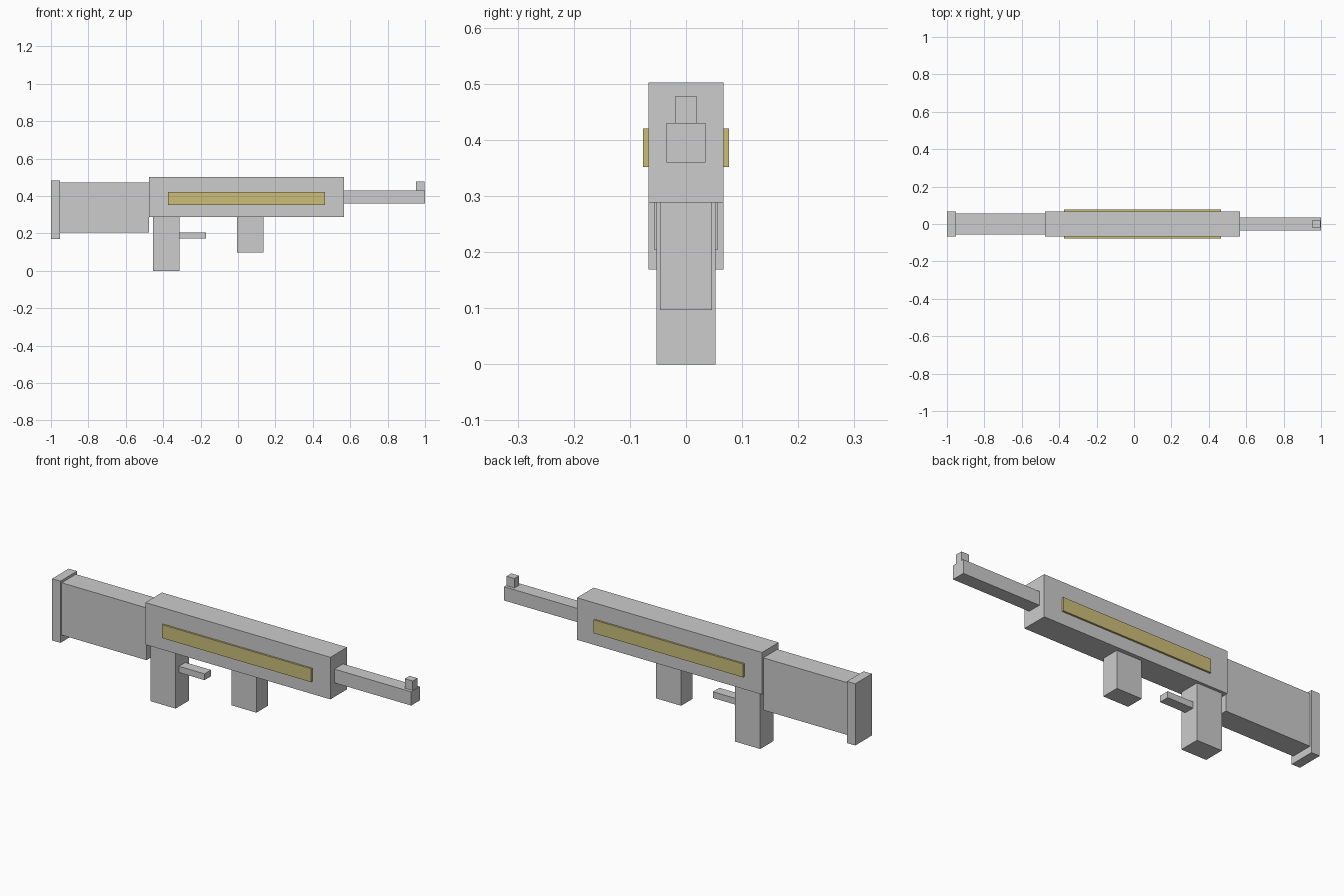
import bpy

if "Cube" in bpy.data.objects:
    bpy.data.objects.remove(bpy.data.objects["Cube"])


def material(name, rgb):
    m = bpy.data.materials.new(name)
    m.diffuse_color = (*rgb, 1.0)
    m.use_nodes = True
    m.node_tree.nodes["Principled BSDF"].inputs["Base Color"].default_value = m.diffuse_color
    return m


grey = material("light_grey", (0.604, 0.604, 0.604))
yellow = material("dull_yellow", (0.604, 0.515, 0.195))


def box(name, x, y, z, mat=grey):
    """Axis-aligned box from (min, max) ranges."""
    bpy.ops.mesh.primitive_cube_add(size=1)
    ob = bpy.context.object
    ob.name = name
    ranges = (x, y, z)
    for v in ob.data.vertices:
        v.co = [r[0] if c < 0 else r[1] for c, r in zip(v.co, ranges)]
    ob.data.materials.append(mat)
    return ob


def centred(name, x, half_width, z):
    return box(name, x, (-half_width, half_width), z)


# main body and barrel
centred("body", (-0.475, 0.567), 0.067, (0.288, 0.502))
centred("barrel", (0.565, 1.0), 0.035, (0.36, 0.43))
centred("front_sight", (0.953, 0.997), 0.019, (0.43, 0.478))

# shoulder stock with end plate
centred("stock", (-0.955, -0.475), 0.057, (0.205, 0.471))
centred("butt_plate", (-1.0, -0.953), 0.067, (0.169, 0.483))

# parts hanging below the body
centred("grip", (-0.455, -0.314), 0.053, (0.0, 0.289))
centred("trigger", (-0.316, -0.17), 0.026, (0.173, 0.205))
centred("magazine", (-0.005, 0.136), 0.046, (0.097, 0.289))

# coloured side plates
for name, side in (("left_side_plate", 1), ("right_side_plate", -1)):
    y = sorted((side * 0.067, side * 0.0765))
    box(name, (-0.375, 0.466), y, (0.352, 0.42), yellow)
